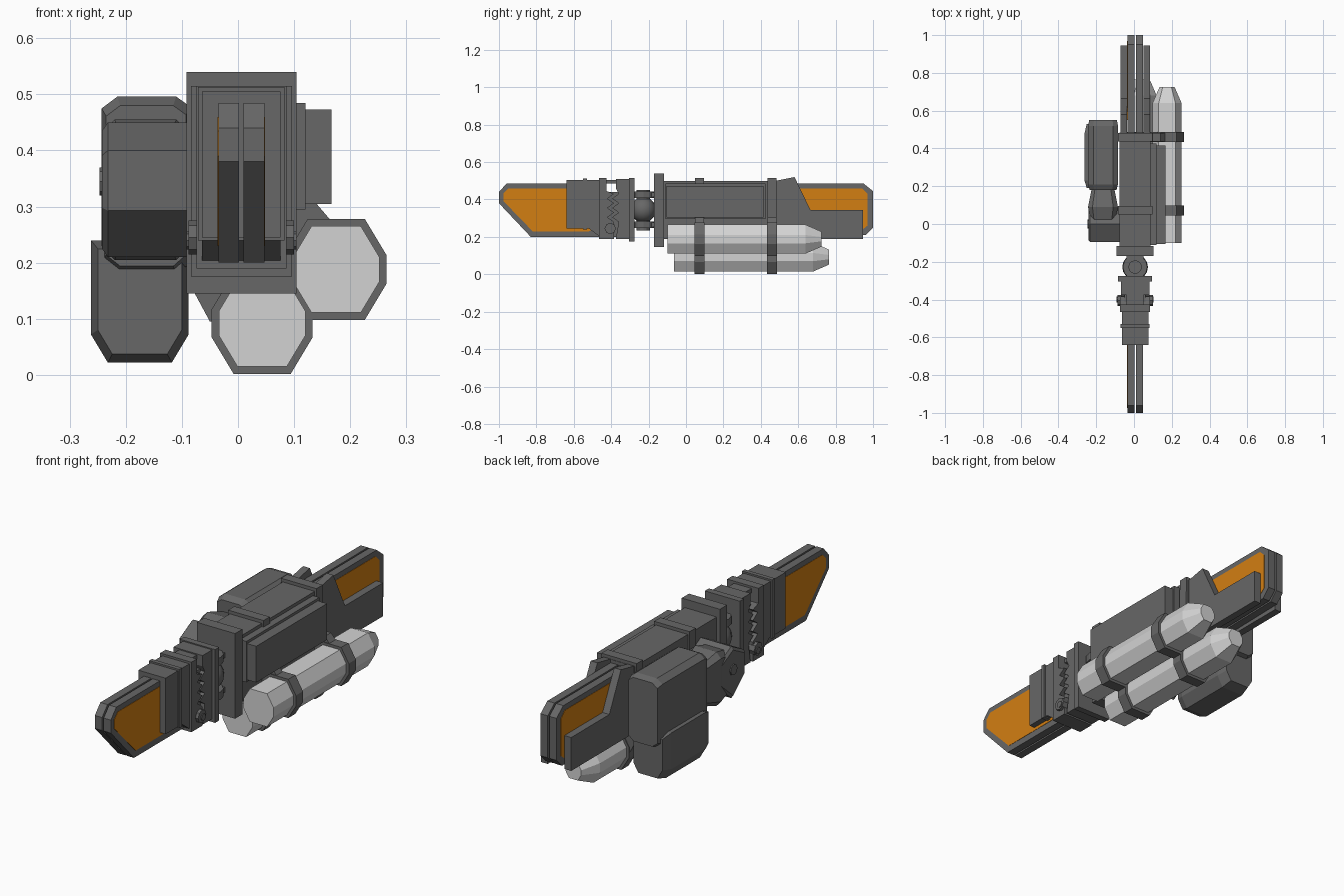
import bpy
import bmesh
import math

cube = bpy.data.objects.get("Cube")
if cube:
    bpy.data.objects.remove(cube, do_unlink=True)


def material(name, color):
    m = bpy.data.materials.new(name)
    m.use_nodes = True
    m.diffuse_color = color
    m.node_tree.nodes["Principled BSDF"].inputs["Base Color"].default_value = color
    return m


GREY = material("gunmetal grey", (0.135, 0.135, 0.135, 1))
SILVER = material("pale silver", (0.65, 0.65, 0.65, 1))
ORANGE = material("orange", (0.65, 0.21, 0.006, 1))
MID = 0.006  # centre line of the main assembly


def loft(name, pts, axis, stations, mat=GREY):
    """Sweep a closed outline along x, y or z; stations are (position, scale)."""
    cu = (min(p[0] for p in pts) + max(p[0] for p in pts)) / 2
    cv = (min(p[1] for p in pts) + max(p[1] for p in pts)) / 2
    bm = bmesh.new()
    rings = []
    for pos, s in stations:
        ring = []
        for u, v in pts:
            u, v = cu + (u - cu) * s, cv + (v - cv) * s
            co = {"x": (pos, u, v), "y": (u, pos, v), "z": (u, v, pos)}[axis]
            ring.append(bm.verts.new(co))
        rings.append(ring)
    n = len(pts)
    for a, b in zip(rings, rings[1:]):
        for i in range(n):
            j = (i + 1) % n
            bm.faces.new((a[i], a[j], b[j], b[i]))
    bm.faces.new(rings[0])
    bm.faces.new(rings[-1])
    bmesh.ops.recalc_face_normals(bm, faces=bm.faces)
    me = bpy.data.meshes.new(name)
    bm.to_mesh(me)
    bm.free()
    me.materials.append(mat)
    ob = bpy.data.objects.new(name, me)
    bpy.context.collection.objects.link(ob)
    return ob


def prism(name, pts, axis, a, b, mat=GREY):
    return loft(name, pts, axis, [(a, 1), (b, 1)], mat)


def box(name, x, y, z, mat=GREY):
    return prism(name, [(x[0], z[0]), (x[1], z[0]), (x[1], z[1]), (x[0], z[1])],
                 "y", y[0], y[1], mat)


def centred(name, half, y, z):
    return box(name, (MID - half, MID + half), y, z)


def circle(u, v, r, n, turn=0.0):
    return [(u + r * math.cos(turn + math.tau * i / n),
             v + r * math.sin(turn + math.tau * i / n)) for i in range(n)]


def octagon(u, v, h, flat_u, flat_v):
    q = [(h, flat_v), (flat_u, h)]
    q += [(-a, b) for a, b in reversed(q)]
    q += [(-a, -b) for a, b in q]
    return [(u + a, v + b) for a, b in q]


# Twin blades at each end, with painted panels on their outer faces
front_blade = [(-1, .38), (-1, .44), (-.96, .485), (-.46, .485), (-.46, .2), (-.83, .2)]
front_panel = [(-.975, .39), (-.975, .435), (-.95, .46), (-.6, .46), (-.5, .24), (-.52, .23), (-.82, .23)]
rear_blade = [(.45, .485), (.95, .485), (1, .445), (1, .25), (.96, .21), (.45, .2)]
rear_panel = [(.55, .46), (.94, .46), (.97, .43), (.97, .26), (.945, .24), (.55, .24)]
cheek = [(.48, .5), (.58, .52), (.665, .345), (.945, .345), (.945, .19), (.48, .19)]
for side, s in (("left", 1), ("right", -1)):
    for end, blade, panel in (("front", front_blade, front_panel), ("rear", rear_blade, rear_panel)):
        prism(f"{end}_blade_{side}", blade, "x", MID + s * .004, MID + s * .041)
        prism(f"{end}_panel_{side}", panel, "x", MID + s * .038, MID + s * .0425, ORANGE)
    prism(f"rear_cheek_{side}", cheek, "x", MID + s * .043, MID + s * .078)

# Front socket holding the blades
socket = [(-.64, .505), (-.46, .505), (-.46, .2), (-.52, .245), (-.64, .245)]
prism("front_socket", socket, "x", MID - .07, MID + .07)
centred("socket_band", .077, (-.55, -.53), (.24, .513))

# Toothed clamp behind the socket
teeth = [(-.385 - .035 * (i % 2), .28 + .025 * i) for i in range(7)]
front_jaw = [(-.465, .515), (-.465, .19), (-.385, .19)] + teeth + [(-.425, .445), (-.425, .515)]
rear_jaw = [(-.275, .51), (-.275, .19), (-.375, .19)] + \
    [(y + .025, z) for y, z in teeth] + [(-.375, .46), (-.375, .51)]
prism("front_jaw", front_jaw, "x", MID - .08, MID + .08)
prism("rear_jaw", rear_jaw, "x", MID - .075, MID + .075)
centred("clamp_core", .055, (-.45, -.29), (.2, .44))
centred("clamp_top", .045, (-.45, -.29), (.485, .505))
centred("clamp_flange", .09, (-.305, -.275), (.175, .515))
prism("clamp_bolt", circle(-.405, .245, .03, 8), "x", MID - .094, MID + .094)
prism("clamp_pivot", circle(-.4, .24, .016, 8), "x", MID - .098, MID + .098)

# Swivel joint
bpy.ops.mesh.primitive_uv_sphere_add(segments=16, ring_count=10, radius=.068,
                                     location=(MID, -.228, .345))
ball = bpy.context.object
ball.name = "swivel_ball"
ball.data.materials.append(GREY)
bpy.ops.object.shade_smooth_by_angle()
for label, z in (("lower", .265), ("upper", .425)):
    prism(f"swivel_{label}_disc", circle(MID, -.228, .065, 12), "z", z - .018, z + .018)
    centred(f"swivel_{label}_arm", .045, (-.28, -.16), (z - .012, z + .012))
prism("swivel_pin", circle(MID, -.228, .036, 12), "z", .235, .452)

# Main body
centred("collar", .098, (-.17, -.117), (.145, .54))
centred("body", .082, (-.12, .485), (.19, .5))
box("side_housing", (.08, .167), (-.105, .415), (.305, .473))
box("side_housing_frame", (.08, .12), (-.11, .425), (.295, .485))

# Gas tanks: irregular octagons with tapered rear ends
tanks = (("lower", .043, .092, -.065, .68, .765), ("upper", .175, .188, -.1, .64, .725))
for label, x, z, y0, y1, y2 in tanks:
    loft(f"{label}_tank", octagon(x, z, .077, .044, .022), "y",
         [(y0, 1), (y1, 1), (y2, .52)], SILVER)

# Straps tying the tanks to the body
strap = [(-.085, .515), (.097, .515), (.1, .305), (.14, .305), (.17, .27),
         (.165, .1), (.135, .098), (-.05, .095), (-.085, .16)]
for label, y in (("front", .072), ("rear", .46)):
    prism(f"{label}_strap", strap, "y", y - .023, y + .023)
    for tank, x, z, *_ in tanks:
        prism(f"{label}_{tank}_ring", octagon(x, z, .09, .051, .025), "y", y - .026, y + .026)

# Motor on the right: upper case, lower case, neck and hexagonal hub
case = [(-.243, .2), (-.243, .475), (-.215, .496), (-.11, .496), (-.085, .478),
        (-.085, .2), (-.11, .178), (-.215, .178)]
loft("motor_case", case, "y", [(.18, .9), (.21, 1), (.52, 1), (.55, .93)])
sump = [(-.262, .24), (-.088, .24), (-.088, .072), (-.118, .022), (-.232, .022), (-.262, .072)]
loft("motor_sump", sump, "y", [(.19, .86), (.23, 1), (.48, 1), (.53, .86)])
neck = [(-.243, .23), (-.243, .43), (-.22, .455), (-.11, .455), (-.085, .43),
        (-.085, .23), (-.11, .205), (-.22, .205)]
loft("motor_neck", neck, "y", [(.02, .85), (.09, 1), (.19, .75)])
hexagon = [(0, .45), (-.095, .4), (-.095, .293), (0, .21), (.095, .293), (.095, .4)]
loft("motor_hub", hexagon, "x", [(-.07, 1), (-.232, 1), (-.242, .88)])
prism("hub_bolt", circle(0, .345, .025, 8), "x", -.23, -.247)
